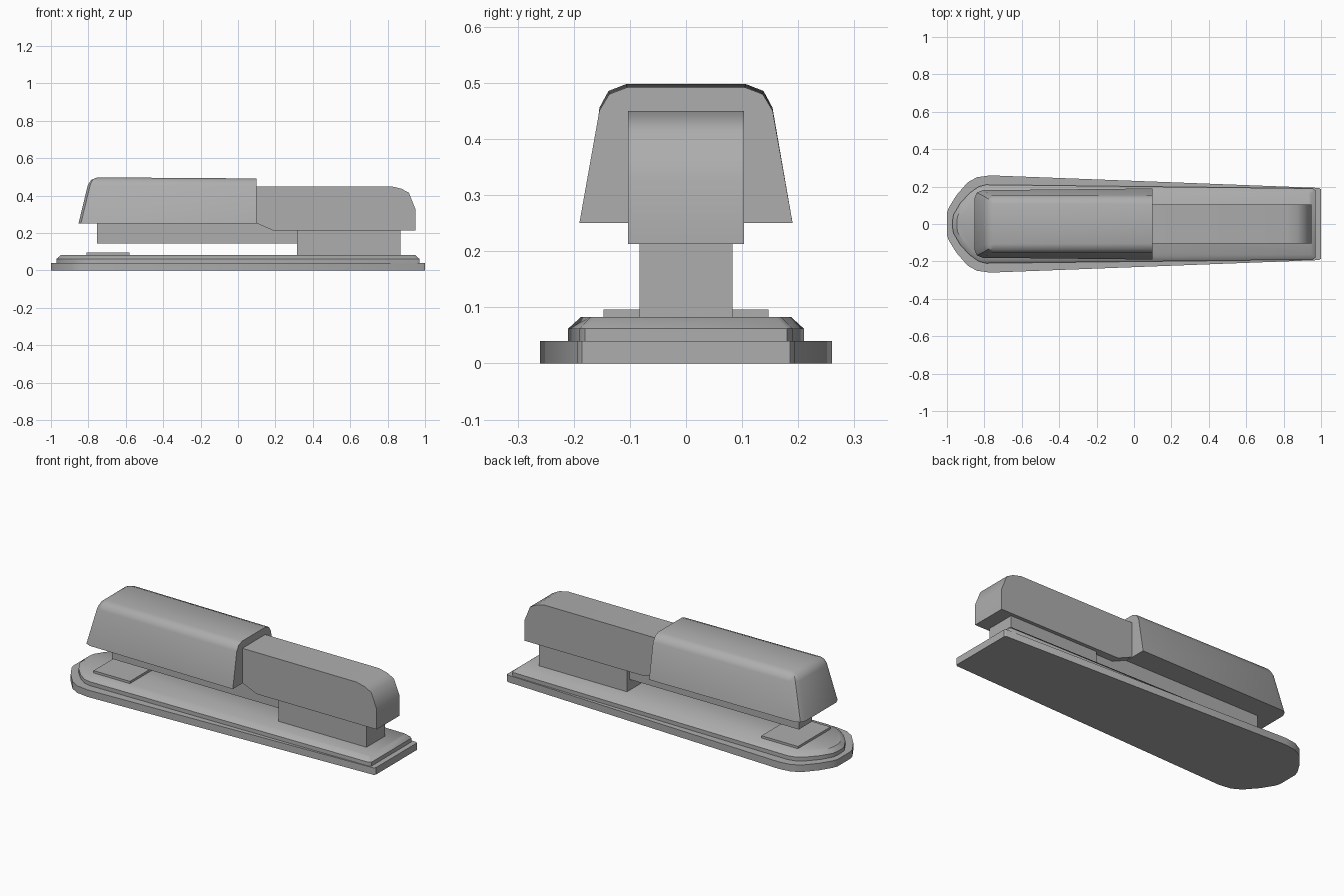
import bpy, bmesh, math

cube = bpy.data.objects.get("Cube")
if cube:
    bpy.data.objects.remove(cube, do_unlink=True)

grey = bpy.data.materials.new("mid_grey")
grey.use_nodes = True
GREY = (0.42, 0.42, 0.42, 1)
grey.diffuse_color = GREY
grey.node_tree.nodes["Principled BSDF"].inputs["Base Color"].default_value = GREY


def finish(name, bm, angle=None):
    bmesh.ops.recalc_face_normals(bm, faces=bm.faces)
    mesh = bpy.data.meshes.new(name)
    bm.to_mesh(mesh)
    bm.free()
    mesh.materials.append(grey)
    obj = bpy.data.objects.new(name, mesh)
    bpy.context.collection.objects.link(obj)
    if angle:
        bpy.ops.object.select_all(action='DESELECT')
        obj.select_set(True)
        bpy.context.view_layer.objects.active = obj
        bpy.ops.object.shade_smooth_by_angle(angle=math.radians(angle))
    return obj


def loft(bm, rings):
    """Join equal rings of points with side faces and cap both ends."""
    loops = [[bm.verts.new(p) for p in ring] for ring in rings]
    n = len(loops[0])
    for a, b in zip(loops, loops[1:]):
        for i in range(n):
            j = (i + 1) % n
            bm.faces.new((a[i], a[j], b[j], b[i]))
    bm.faces.new(loops[0])
    bm.faces.new(loops[-1])


def block(name, x0, x1, half_y, z0, z1):
    bm = bmesh.new()
    rect = [(x0, -half_y), (x1, -half_y), (x1, half_y), (x0, half_y)]
    loft(bm, [[(x, y, z) for x, y in rect] for z in (z0, z1)])
    return finish(name, bm)


def outline(half):
    """Mirror a half outline across the long axis."""
    return half + [(x, -y) for x, y in reversed(half)]


# Flat foot with a rounded nose
foot_half = [(1, 0.185), (0.99, 0.193), (-0.77, 0.26), (-0.84, 0.25),
             (-0.89, 0.222), (-0.95, 0.153), (-0.99, 0.088), (-1, 0.06)]
foot = outline(foot_half)
bm = bmesh.new()
loft(bm, [[(x, y, z) for x, y in foot] for z in (0, 0.04)])
finish("foot", bm, 40)

# Raised base plate with a softened rim
plate_half = [(0.97, 0.18), (0.955, 0.19), (-0.79, 0.21), (-0.83, 0.2),
              (-0.88, 0.165), (-0.93, 0.11), (-0.965, 0.05), (-0.97, 0.02)]
bm = bmesh.new()
rings = []
for inset, z in ((0, 0.04), (0, 0.062), (0.023, 0.083)):
    sx, sy = 1 - inset / 0.97, 1 - inset / 0.21
    rings.append([(x * sx, y * sy, z) for x, y in outline(plate_half)])
loft(bm, rings)
finish("base_plate", bm, 40)

# Anvil, magazine and rear post
block("anvil", -0.81, -0.58, 0.147, 0.08, 0.096)
block("magazine", -0.755, 0.4, 0.06, 0.145, 0.26)
block("rear_post", 0.315, 0.87, 0.083, 0.08, 0.23)

# Rear arm from a side profile
profile = [(0, 0.26), (0.1, 0.252), (0.19, 0.213), (0.948, 0.213),
           (0.948, 0.33), (0.914, 0.415), (0.874, 0.437), (0.82, 0.45), (0, 0.45)]
bm = bmesh.new()
loft(bm, [[(x, y, z) for x, z in profile] for y in (-0.103, 0.103)])
finish("rear_arm", bm, 40)

# Tapered front cap with rounded top and nose edges
bm = bmesh.new()
bottom = [(-0.853, -0.18), (0.1, -0.19), (0.1, 0.19), (-0.853, 0.18)]
top = [(-0.793, -0.149, 0.498), (0.1, -0.147, 0.492),
       (0.1, 0.147, 0.492), (-0.793, 0.149, 0.498)]
loft(bm, [[(x, y, 0.25) for x, y in bottom], top])


def is_rounded(edge):
    a, b = (v.co for v in edge.verts)
    on_back = a.x > 0 and b.x > 0
    on_floor = a.z < 0.3 and b.z < 0.3
    return not on_back and not on_floor


bmesh.ops.bevel(bm, geom=[e for e in bm.edges if is_rounded(e)], offset=0.042,
                offset_type='OFFSET', segments=2, profile=0.5, affect='EDGES')
finish("front_cap", bm, 40)
